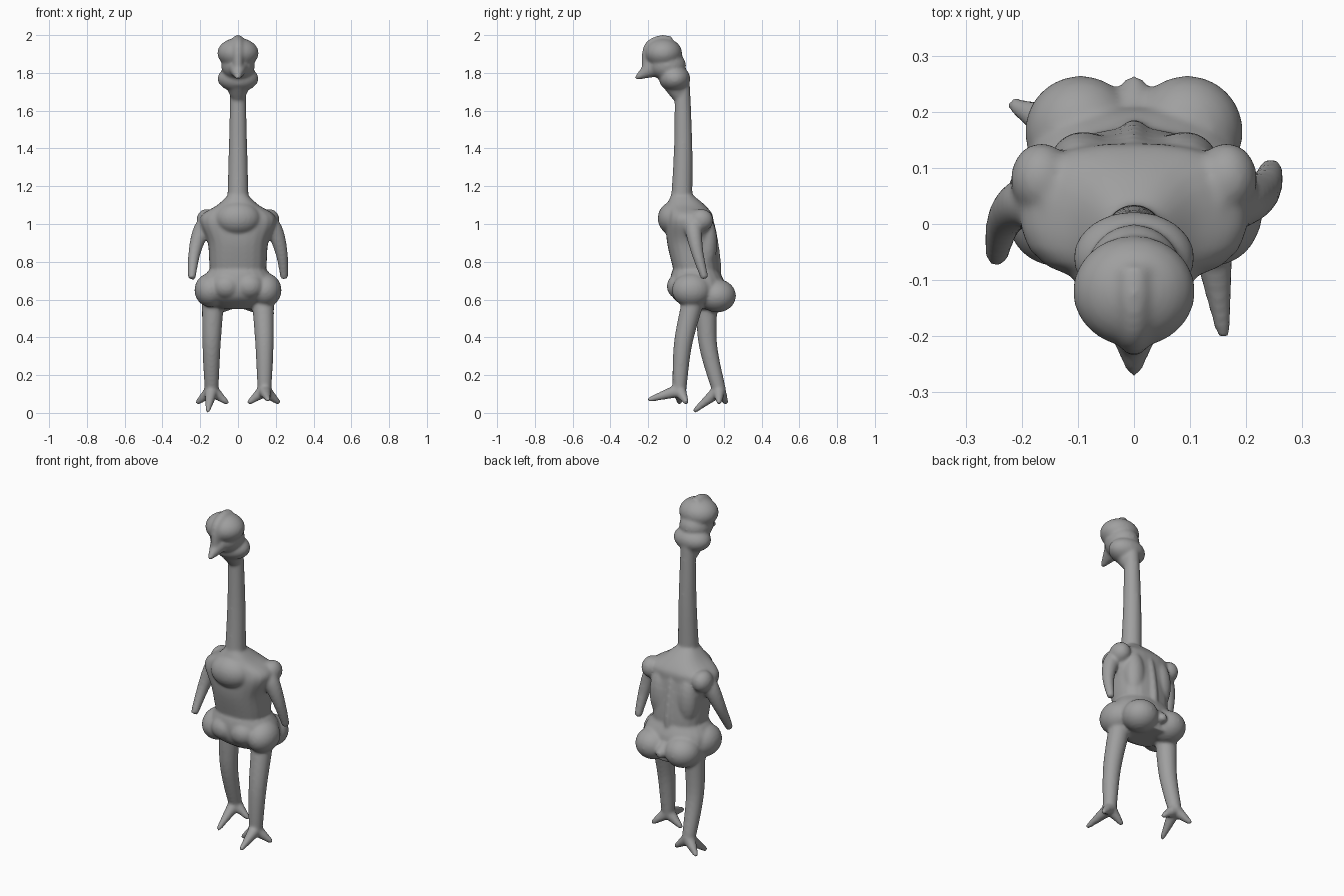
import bpy, bmesh
from math import cos, sin, tau
from mathutils import Vector, Matrix

cube = bpy.data.objects.get("Cube")
if cube:
    bpy.data.objects.remove(cube, do_unlink=True)

grey = bpy.data.materials.new("plain grey")
grey.use_nodes = True
colour = (.35, .35, .35, 1)
grey.diffuse_color = colour
grey.node_tree.nodes["Principled BSDF"].inputs["Base Color"].default_value = colour

bm = bmesh.new()
SIDES = 24
CIRCLE = [(cos(tau * i / SIDES), sin(tau * i / SIDES)) for i in range(SIDES)]


def spline(rows, steps=6):
    """Pass a smooth curve through a few rows of numbers."""
    rows = [Vector(row) for row in rows]
    # Repeat the end rows so that the curve reaches them
    padded = [rows[0], *rows, rows[-1]]
    curve = []
    for before, start, end, after in zip(padded, padded[1:], padded[2:], padded[3:]):
        leave, arrive = (end - before) / 2, (after - start) / 2
        for step in range(steps):
            t = step / steps
            ease = t * t * (3 - 2 * t)
            curve.append(start.lerp(end, ease) + leave * t * (1 - t)**2
                         - arrive * t * t * (1 - t))
    return curve + [rows[-1]]


def skin(rings):
    """Join rings of points into a closed tube."""
    rings = [[bm.verts.new(point) for point in ring] for ring in rings]
    for low, high in zip(rings, rings[1:]):
        for i in range(SIDES):
            bm.faces.new((low[i - 1], low[i], high[i], high[i - 1]))
    bm.faces.new(rings[0][::-1])
    bm.faces.new(rings[-1])


def trunk(rows, power):
    """Level, squarish cross-sections; a row is height, y, half width, half depth."""
    rings = []
    for z, y, width, depth in spline(rows):
        ring = []
        for c, s in CIRCLE:
            push = (abs(c)**power + abs(s)**power) ** (-1 / power)
            ring.append((width * c * push, y + depth * s * push, z))
        rings.append(ring)
    skin(rings)


def limb(points, thick, thin):
    """Round tube along a path, tapering evenly from thick to thin."""
    path = spline(points)
    last = len(path) - 1
    rings = []
    heading = path[1] - path[0]
    turn = heading.to_track_quat('Z', 'Y')
    for i, point in enumerate(path):
        direction = path[min(i + 1, last)] - path[max(i - 1, 0)]
        # Carry the ring along the path without twisting it
        turn = heading.rotation_difference(direction) @ turn
        heading = direction
        radius = thick + (thin - thick) * i / last
        rings.append([point + turn @ Vector((c, s, 0)) * radius for c, s in CIRCLE])
    skin(rings)


def ball(centre, size):
    place = Matrix.Translation(centre) @ Matrix.Diagonal((*size, 1))
    bmesh.ops.create_uvsphere(bm, u_segments=SIDES, v_segments=SIDES // 2,
                              radius=1, matrix=place)


def arm(side, swing):
    """Thin arm hanging from the shoulder, with the hand swung along y."""
    shoulder_y = .04
    limb([(side * .12, shoulder_y, 1.03),
          (side * .19, shoulder_y, .97),
          (side * .23, shoulder_y + swing / 3, .85),
          (side * .245, shoulder_y + swing, .71)], thick=.06, thin=.019)


def leg(side, hip_y, knee_y, ankle_y, pitch):
    """Leg with a three-toed foot whose middle toe points down by the pitch."""
    hip = Vector((side * .13, hip_y, .64))
    knee = Vector((side * .14, knee_y, .37))
    ankle = Vector((side * .14, ankle_y, .12))
    limb([hip, knee, ankle], thick=.062, thin=.036)
    length = .175
    middle = Vector((side * .02, -length * cos(pitch), -length * sin(pitch)))
    inner = Vector((-side * length / 2, 0, -.07))
    outer = Vector((side * .08, .04, -.07))
    for toe in (middle, inner, outer):
        limb([ankle, ankle + toe / 2, ankle + toe], thick=.038, thin=.011)


# Torso, rising into the base of the neck
trunk([(.66, .06, .13, .1), (.77, .05, .15, .12), (.9, .03, .16, .13),
       (1, .02, .2, .125), (1.05, .02, .19, .12), (1.1, 0, .11, .1),
       (1.15, -.02, .055, .06)], power=2.6)
ball(centre=(0, -.065, 1.03), size=(.12, .085, .09))

# Neck
limb([(0, -.025, 1.08), (0, -.015, 1.4), (0, -.02, 1.77)], thick=.059, thin=.039)

# Skull, cheeks and jaw
ball(centre=(0, -.12, 1.905), size=(.11, .1, .08))
ball(centre=(0, -.1, 1.84), size=(.09, .1, .08))
ball(centre=(0, -.06, 1.77), size=(.109, .083, .07))
limb([(0, -.06, 1.76), (0, -.03, 1.66)], thick=.08, thin=.03)

# Peaked crown, brow ridge and beak
limb([(0, -.08, 1.96), (0, -.14, 1.968), (0, -.2, 1.93), (0, -.21, 1.82)],
     thick=.034, thin=.024)
limb([(0, -.15, 1.84), (0, -.21, 1.805), (0, -.27, 1.77)], thick=.065, thin=.007)

# Spine ridge
limb([(0, .08, 1.09), (0, .13, 1), (0, .16, .82), (0, .16, .72)], thick=.02, thin=.025)

# Pelvis and tail nub
trunk([(.55, .11, .1, .1), (.61, .07, .19, .14), (.69, .06, .195, .145),
       (.75, .05, .16, .125)], power=2.3)
limb([(0, .14, .65), (0, .26, .6)], thick=.07, thin=.015)

# Paired lumps of the back and hips
for side in (-1, 1):
    ball(centre=(side * .165, .08, 1.02), size=(.055, .065, .06))
    ball(centre=(side * .09, .11, .9), size=(.06, .055, .14))
    ball(centre=(side * .145, .03, .65), size=(.086, .105, .09))
    ball(centre=(side * .095, .165, .62), size=(.1, .1, .088))
    ball(centre=(side * .06, -.03, .67), size=(.08, .072, .07))

# Limbs in mid stride
arm(side=1, swing=.06)
arm(side=-1, swing=-.1)
leg(side=1, hip_y=.05, knee_y=-.015, ankle_y=-.035, pitch=.3)
leg(side=-1, hip_y=.11, knee_y=.115, ankle_y=.175, pitch=.7)

# Fuse all the masses into one smooth skin
bmesh.ops.recalc_face_normals(bm, faces=bm.faces[:])
mesh = bpy.data.meshes.new("creature_body")
bm.to_mesh(mesh)
bm.free()
mesh.materials.append(grey)
body = bpy.data.objects.new("creature_body", mesh)
bpy.context.collection.objects.link(body)

remesh = body.modifiers.new("fuse", 'REMESH')
remesh.mode = 'VOXEL'
remesh.voxel_size = .008
remesh.use_smooth_shade = True
soften = body.modifiers.new("soften", 'SMOOTH')
soften.factor = .5
soften.iterations = 10
